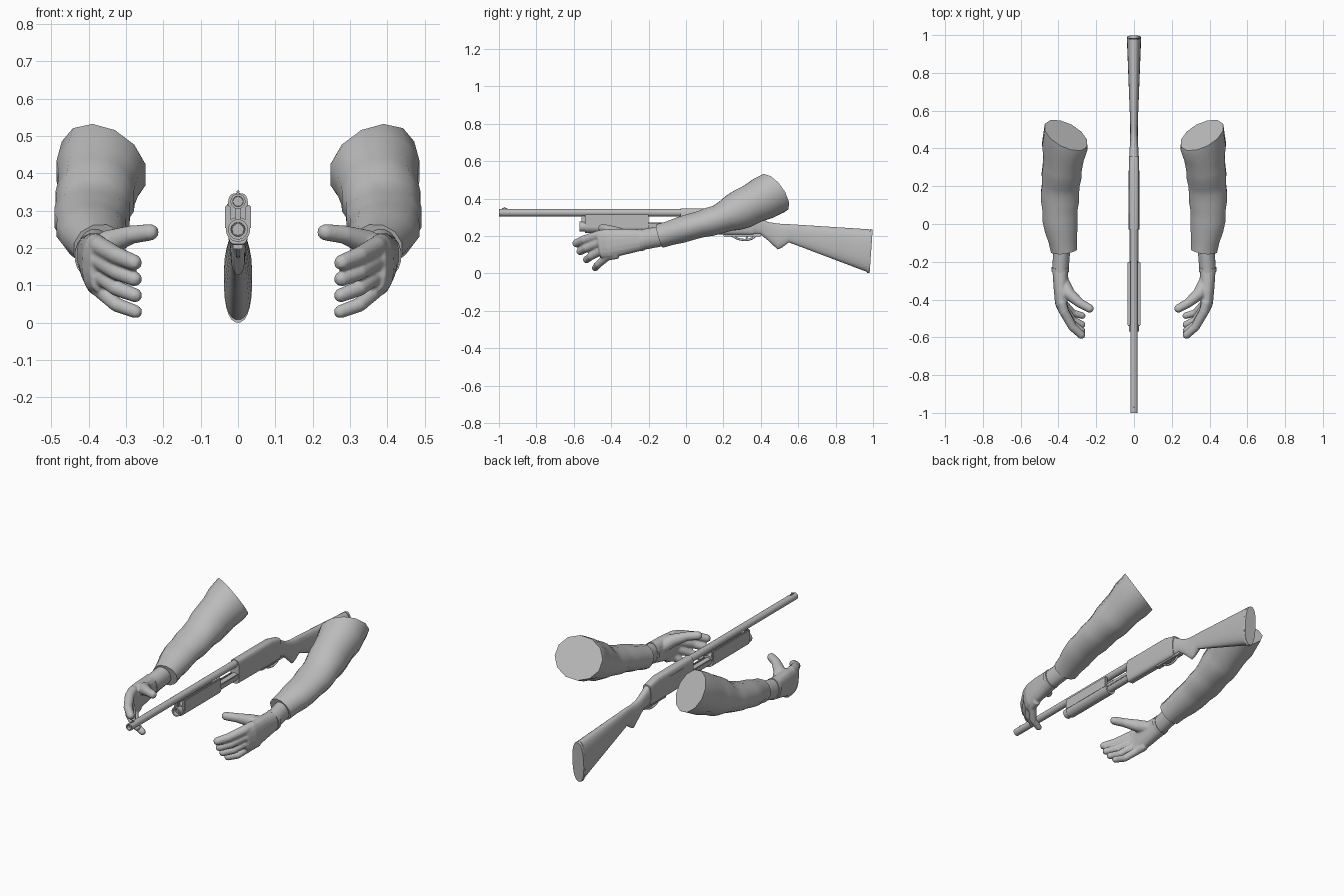
import bpy, bmesh, math
from mathutils import Vector

if "Cube" in bpy.data.objects:
    bpy.data.objects.remove(bpy.data.objects["Cube"])

GREY = (0.5, 0.5, 0.5, 1)
mat = bpy.data.materials.new("plain_grey")
mat.use_nodes = True
mat.diffuse_color = GREY
mat.node_tree.nodes["Principled BSDF"].inputs["Base Color"].default_value = GREY
ALONG_GUN = Vector((0, 1, 0))


def mix(a, b, t):
    return a + (b - a) * t


def add_loft(bm, sections, direction=None, sides=16, power=2, start_direction=None):
    """Skin superellipse rings given as (centre, half width, half height)."""
    centres = [Vector(section[0]) for section in sections]
    last = len(centres) - 1
    rings = []
    for i, (_, width, height) in enumerate(sections):
        normal = direction or centres[min(i + 1, last)] - centres[max(i - 1, 0)]
        if start_direction and i == 0:
            normal = start_direction
        normal = normal.normalized()
        across = (Vector((1, 0, 0)) - normal * normal.x).normalized()
        up = normal.cross(across)
        if up.z < 0:
            up.negate()
        ring = []
        for k in range(sides):
            angle = math.tau * (k + 0.5) / sides
            p, q = math.cos(angle), math.sin(angle)
            p = math.copysign(abs(p) ** (2 / power), p) * width
            q = math.copysign(abs(q) ** (2 / power), q) * height
            ring.append(bm.verts.new(centres[i] + across * p + up * q))
        rings.append(ring)
    for ring, following in zip(rings, rings[1:]):
        for k in range(sides):
            bm.faces.new((ring[k - 1], ring[k], following[k], following[k - 1]))
    bm.faces.new(rings[0])
    bm.faces.new(rings[-1])


def add_mirror(part):
    modifier = part.modifiers.new("both_sides", "MIRROR")
    modifier.use_mirror_merge = False


def finish(name, bm, mirror=False):
    bmesh.ops.recalc_face_normals(bm, faces=bm.faces)
    mesh = bpy.data.meshes.new(name)
    bm.to_mesh(mesh)
    bm.free()
    mesh.materials.append(mat)
    part = bpy.data.objects.new(name, mesh)
    bpy.context.collection.objects.link(part)
    bpy.ops.object.select_all(action="DESELECT")
    part.select_set(True)
    bpy.context.view_layer.objects.active = part
    bpy.ops.object.shade_smooth_by_angle(angle=math.radians(40))
    if mirror:
        add_mirror(part)
    return part


def loft(name, sections, mirror=False, **options):
    bm = bmesh.new()
    add_loft(bm, sections, **options)
    finish(name, bm, mirror)


def rod(name, z, back, front, radius):
    """Round part along the gun with a recessed front end."""
    profile = [(back, radius), (front, radius),
               (front, radius * 0.7), (front + radius, radius * 0.65)]
    loft(name, [((0, y, z), r, r) for y, r in profile], direction=ALONG_GUN, sides=20)


def box(name, centre, size, bevel=0.002, mirror=False):
    bm = bmesh.new()
    bmesh.ops.create_cube(bm, size=1)
    bmesh.ops.scale(bm, vec=size, verts=bm.verts)
    bmesh.ops.translate(bm, vec=centre, verts=bm.verts)
    bmesh.ops.bevel(bm, geom=bm.edges[:], offset=bevel, segments=2, affect="EDGES")
    finish(name, bm, mirror)


def wire(name, points, radius):
    curve = bpy.data.curves.new(name, "CURVE")
    curve.dimensions = "3D"
    curve.bevel_depth = radius
    curve.bevel_resolution = 2
    curve.use_fill_caps = True
    spline = curve.splines.new("BEZIER")
    spline.bezier_points.add(len(points) - 1)
    for knot, (y, z) in zip(spline.bezier_points, points):
        knot.co = (0, y, z)
        knot.handle_left_type = knot.handle_right_type = "AUTO"
    curve.materials.append(mat)
    part = bpy.data.objects.new(name, curve)
    bpy.context.collection.objects.link(part)


def gun_body(name, rows, power):
    """Loft along the gun from rows of (y, top, bottom, half width)."""
    sections = [((0, y, (top + bottom) / 2), width, (top - bottom) / 2)
                for y, top, bottom, width in rows]
    loft(name, sections, direction=ALONG_GUN, sides=24, power=power)


# Barrel, sight and magazine tube
rod("barrel", 0.325, 0, -1, 0.02)
box("sight_base", (0, -0.97, 0.344), (0.01, 0.03, 0.01))
box("sight_bead", (0, -0.97, 0.351), (0.008, 0.01, 0.008))
rod("magazine_tube", 0.25, 0, -0.55, 0.022)
rod("magazine_cap", 0.25, -0.53, -0.57, 0.027)
box("barrel_lug", (0, -0.55, 0.29), (0.014, 0.02, 0.05))

# Sliding fore grip with side rails and action bars
rod("fore_grip", 0.25, -0.2, -0.54, 0.033)
box("grip_rail", (0.027, -0.37, 0.283), (0.015, 0.34, 0.066), bevel=0.004, mirror=True)
box("action_bar", (0.022, -0.1, 0.26), (0.006, 0.2, 0.02), mirror=True)

# Receiver with ejection port and trigger plate
gun_body("receiver", [(-0.03, 0.347, 0.21, 0.028), (0.28, 0.347, 0.207, 0.028),
                      (0.36, 0.328, 0.207, 0.026)], power=4)
box("ejection_port", (-0.026, 0.12, 0.3), (0.006, 0.13, 0.04))
box("trigger_plate", (0, 0.3, 0.206), (0.028, 0.2, 0.016))

# Trigger guard and trigger
wire("trigger_guard", [(0.24, 0.205), (0.29, 0.182), (0.35, 0.186), (0.38, 0.21)], 0.006)
wire("trigger", [(0.325, 0.21), (0.328, 0.198), (0.319, 0.187)], 0.004)

# Stock: short sloping wrist with a pistol grip, then a straight widening taper
wrist_rows = [(0.35, 0.327, 0.208, 0.025), (0.4, 0.296, 0.208, 0.023),
              (0.44, 0.275, 0.175, 0.021), (0.49, 0.267, 0.128, 0.02),
              (0.51, 0.266, 0.136, 0.02)]
taper_rows = [(mix(0.55, 0.98, t), mix(0.264, 0.237, t), mix(0.166, 0.003, t),
               mix(0.021, 0.038, t)) for t in (0, 0.5, 1)]
gun_body("stock", wrist_rows + taper_rows, power=2.4)
loft("butt_pad", [((0, 0.975, 0.119), 0.038, 0.119), ((0, 0.99, 0.119), 0.036, 0.117)],
     direction=Vector((0, 1, -0.07)), sides=24, power=2.4)

# Sleeves: shoulder to cuff, with soft cloth folds
joints = [((0.36, 0.47, 0.43), 0.128, 0.12), ((0.38, 0.3, 0.345), 0.107, 0.11),
          ((0.391, 0.17, 0.288), 0.104, 0.08), ((0.393, 0.03, 0.25), 0.096, 0.073),
          ((0.37, -0.14, 0.2), 0.072, 0.067)]
sleeve = []
for (a, wide_a, tall_a), (b, wide_b, tall_b) in zip(joints, joints[1:]):
    for t in (0, 1 / 3, 2 / 3):
        fold = 1 + 0.03 * math.sin(t * math.tau)
        sleeve.append((Vector(a).lerp(Vector(b), t),
                       mix(wide_a, wide_b, t) * fold, mix(tall_a, tall_b, t) * fold))
sleeve.append(joints[-1])
loft("sleeve", sleeve, sides=12, start_direction=Vector((-0.4, 0.7, 0.5)), mirror=True)

# Wrists and glove hems
loft("wrist", [((0.38, -0.1, 0.205), 0.046, 0.055), ((0.39, -0.25, 0.178), 0.044, 0.056)],
     mirror=True)
loft("glove_hem", [((0.39, -0.23, 0.181), 0.048, 0.06), ((0.39, -0.25, 0.178), 0.048, 0.06)],
     mirror=True)

# Hands: palm, fingers and thumb fused into one smooth skin
bm = bmesh.new()
add_loft(bm, [((0.39, -0.235, 0.18), 0.043, 0.057), ((0.387, -0.35, 0.168), 0.038, 0.073),
              ((0.385, -0.42, 0.158), 0.033, 0.078), ((0.373, -0.465, 0.152), 0.024, 0.07)],
         power=2.4)


def add_digit(root, knuckle, middle, tip, radius, root_scale):
    end = tip + (tip - middle).normalized() * radius * 0.6
    path = [(root, root_scale), (knuckle, root_scale), (middle, 1), (tip, 0.9), (end, 0.5)]
    add_loft(bm, [(point, radius * s, radius * s) for point, s in path], sides=12)


# Fingers fan evenly from index to little, bowing outward between
for i in range(4):
    t = i / 3
    bow = Vector((0, -0.03, 0)) * math.sin(math.pi * t)
    knuckle = Vector((0.37, -0.465, 0.205)).lerp(Vector((0.372, -0.42, 0.09)), t) + bow / 3
    middle = Vector((0.325, -0.545, 0.18)).lerp(Vector((0.325, -0.47, 0.048)), t) + bow / 2
    tip = Vector((0.275, -0.59, 0.16)).lerp(Vector((0.27, -0.487, 0.028)), t) + bow / 2
    add_digit(knuckle + Vector((0.014, 0.055, 0.01)), knuckle, middle, tip,
              mix(0.024, 0.02, t), 1.1)
add_digit(Vector((0.38, -0.3, 0.185)), Vector((0.345, -0.37, 0.215)),
          Vector((0.285, -0.42, 0.236)), Vector((0.23, -0.45, 0.243)), 0.025, 1.4)
hand = finish("hand", bm)
skin = hand.modifiers.new("fuse", "REMESH")
skin.mode = "VOXEL"
skin.voxel_size = 0.005
skin.use_smooth_shade = True
soft = hand.modifiers.new("soften", "SMOOTH")
soft.iterations = 6
add_mirror(hand)
